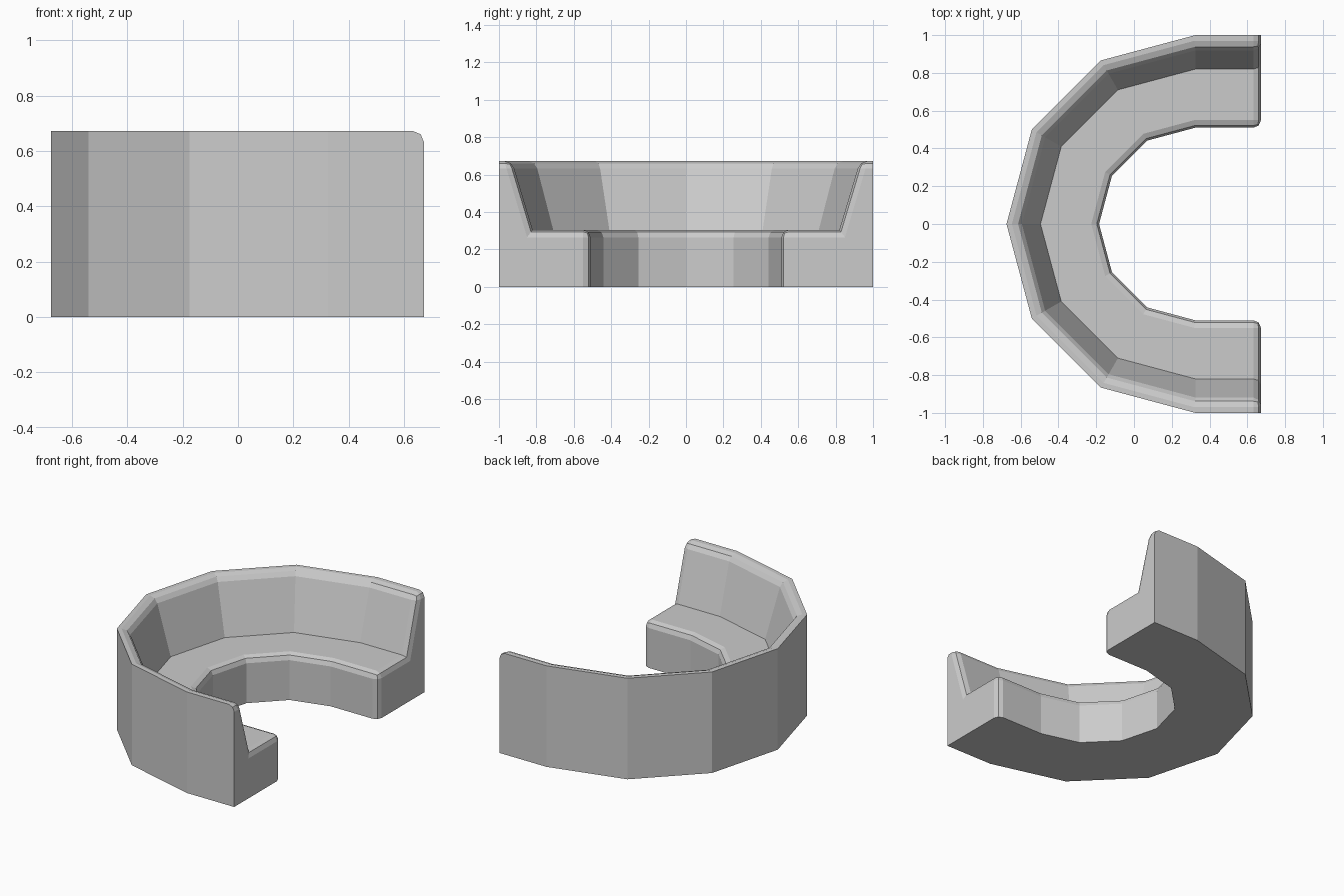
import bpy, bmesh
from math import cos, sin, radians

if "Cube" in bpy.data.objects:
    bpy.data.objects.remove(bpy.data.objects["Cube"])

CX, END = 0.325, 0.672          # arc centre and open end of the sofa
# Cross-section (radius, height): base, outer wall, backrest, seat, front
PROFILE = [(1.0, 0.0), (1.0, 0.672), (0.93, 0.672),
           (0.82, 0.305), (0.51, 0.305), (0.51, 0.0)]
n = len(PROFILE)

# Stations: straight arm end, half ring in 30 degree steps, straight arm end
stations = [(END - CX, 90)] + [(0, a) for a in range(90, 271, 30)] + [(END - CX, 270)]

bm = bmesh.new()
rings = [[bm.verts.new((CX + dx + r * cos(radians(a)), r * sin(radians(a)), z))
          for r, z in PROFILE] for dx, a in stations]

# Swept skin and end caps
for a, b in zip(rings, rings[1:]):
    for i in range(n):
        j = (i + 1) % n
        bm.faces.new((a[i], a[j], b[j], b[i]))
bm.faces.new(rings[0])
bm.faces.new(rings[-1])
bmesh.ops.recalc_face_normals(bm, faces=bm.faces)

# Rounded edges: backrest top, seat front, and the padded outline of both ends
soft = [bm.edges.get((a[i], b[i])) for a, b in zip(rings, rings[1:]) for i in (2, 4)]
soft += [bm.edges.get((r[i], r[i + 1])) for r in (rings[0], rings[-1]) for i in range(1, n - 1)]
bmesh.ops.bevel(bm, geom=soft, offset=0.04, offset_type='OFFSET', segments=2,
                profile=0.5, affect='EDGES', clamp_overlap=True)
bmesh.ops.recalc_face_normals(bm, faces=bm.faces)

mesh = bpy.data.meshes.new("curved_sofa")
bm.to_mesh(mesh)
bm.free()
sofa = bpy.data.objects.new("curved_sofa", mesh)
bpy.context.collection.objects.link(sofa)
